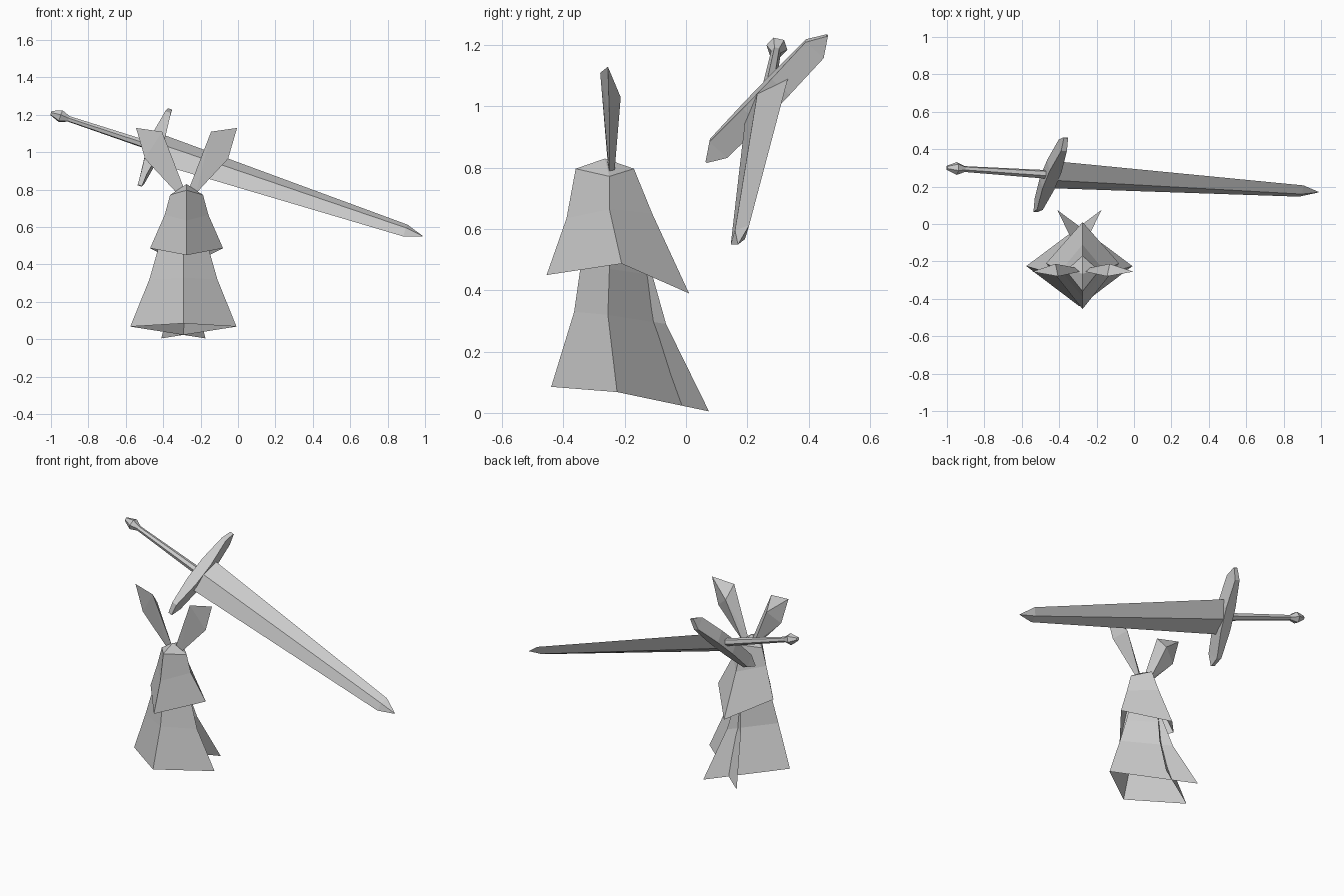
import bpy, bmesh, math
from mathutils import Vector

cube = bpy.data.objects.get("Cube")
if cube:
    bpy.data.objects.remove(cube, do_unlink=True)

grey = bpy.data.materials.new("plain_grey")
grey.use_nodes = True
colour = (0.6, 0.6, 0.6, 1)
grey.diffuse_color = colour
grey.node_tree.nodes["Principled BSDF"].inputs["Base Color"].default_value = colour


def finish(name, bm, recalc=True):
    if recalc:
        bmesh.ops.recalc_face_normals(bm, faces=bm.faces)
    mesh = bpy.data.meshes.new(name)
    bm.to_mesh(mesh)
    bm.free()
    mesh.materials.append(grey)
    ob = bpy.data.objects.new(name, mesh)
    bpy.context.collection.objects.link(ob)
    return ob


def loft(name, rings, closed=True, caps=False, apex=None, recalc=False):
    """Join rings of points with quads; optionally cap the ends or close to an apex."""
    bm = bmesh.new()
    rows = [[bm.verts.new(p) for p in ring] for ring in rings]
    n = len(rows[0])
    for a, b in zip(rows, rows[1:]):
        for i in range(n if closed else n - 1):
            j = (i + 1) % n
            bm.faces.new((a[i], a[j], b[j], b[i]))
    if caps:
        bm.faces.new(rows[0][::-1])
        bm.faces.new(rows[-1])
    if apex:
        tip = bm.verts.new(apex)
        for i in range(n):
            bm.faces.new((rows[-1][i], rows[-1][(i + 1) % n], tip))
    return finish(name, bm, recalc)


# Long skirt: an open wrap whose two tails cross at the back
# each row: front (y, z), side (half x, y, z), tail (offset past centre, y, z)
cx = -0.292
skirt = [
    ((-0.44, 0.085), (0.284, -0.225, 0.068), (0.118, 0.075, 0.005)),
    ((-0.365, 0.33), (0.182, -0.255, 0.32), (0.05, -0.065, 0.29)),
    ((-0.345, 0.47), (0.139, -0.25, 0.47), (0.02, -0.11, 0.45)),
    ((-0.325, 0.58), (0.11, -0.25, 0.58), (0.01, -0.15, 0.56)),
]
loft("long_skirt", [[(cx + t, ty, tz), (cx - s, sy, sz), (cx, fy, fz),
                     (cx + s, sy, sz), (cx - t, ty, tz)]
                    for (fy, fz), (s, sy, sz), (t, ty, tz) in skirt], closed=False)

# Short cape with a pointed crown
# each row: front (y, z), side (half x, y, z), back (y, z)
cx = -0.275
cape = [
    ((-0.455, 0.45), (0.195, -0.21, 0.487), (0.01, 0.39)),
    ((-0.39, 0.635), (0.117, -0.25, 0.665), (-0.11, 0.65)),
    ((-0.36, 0.797), (0.088, -0.25, 0.772), (-0.17, 0.797)),
]
loft("cape", [[(cx - s, sy, sz), (cx, fy, fz), (cx + s, sy, sz), (cx, by, bz)]
              for (fy, fz), (s, sy, sz), (by, bz) in cape], apex=(cx, -0.265, 0.83))

# Pair of faceted ears, mirrored about the body centre
ear = [(0.131, -0.28, 1.11), (0.27, -0.255, 1.13), (0.222, -0.25, 0.965),
       (0.145, -0.213, 1.03), (0.015, -0.255, 0.81), (0.05, -0.25, 0.78),
       (0.04, -0.233, 0.79)]
for name, side in (("left_ear", 1), ("right_ear", -1)):
    bm = bmesh.new()
    for x, y, z in ear:
        bm.verts.new((cx + side * x, y, z))
    bmesh.ops.convex_hull(bm, input=bm.verts)
    finish(name, bm)

# Sword frame: s runs along the sword, w along the guard, t through the thickness
start = Vector((-1.0, 0.30, 1.21))
along = (Vector((0.99, 0.17, 0.55)) - start).normalized()
across = Vector((0.155, 0.385, 0.40))
across = (across - along * across.dot(along)).normalized()
through = along.cross(across)


def at(s, w=0, t=0):
    return start + along * s + across * w + through * t


def diamond(s, w, t):
    return [at(s, w), at(s, 0, t), at(s, -w), at(s, 0, -t)]


# Blade
blade = [(0.58, 0.107, 0.04), (2.0, 0.045, 0.022), (2.098, 0.002, 0.001)]
loft("blade", [diamond(*r) for r in blade], caps=True, recalc=True)

# Guard: tapered bar with pointed ends; rows are (position, half width, half depth)
arm = [(0.295, 0.003, 0.012), (0.235, 0.04, 0.016), (0.07, 0.04, 0.034)]
bar = [(-w, t, d) for w, t, d in arm] + arm[::-1]
loft("guard", [[at(0.586 + i * d, w, j * t) for i, j in ((1, 1), (1, -1), (-1, -1), (-1, 1))]
               for w, t, d in bar], caps=True, recalc=True)

# Grip and pommel, six sided
handle = [(0, 0.012), (0.055, 0.035), (0.10, 0.016), (0.58, 0.024)]
loft("grip_and_pommel",
     [[at(s, r * math.cos(k * math.pi / 3), r * math.sin(k * math.pi / 3)) for k in range(6)]
      for s, r in handle], caps=True, recalc=True)
